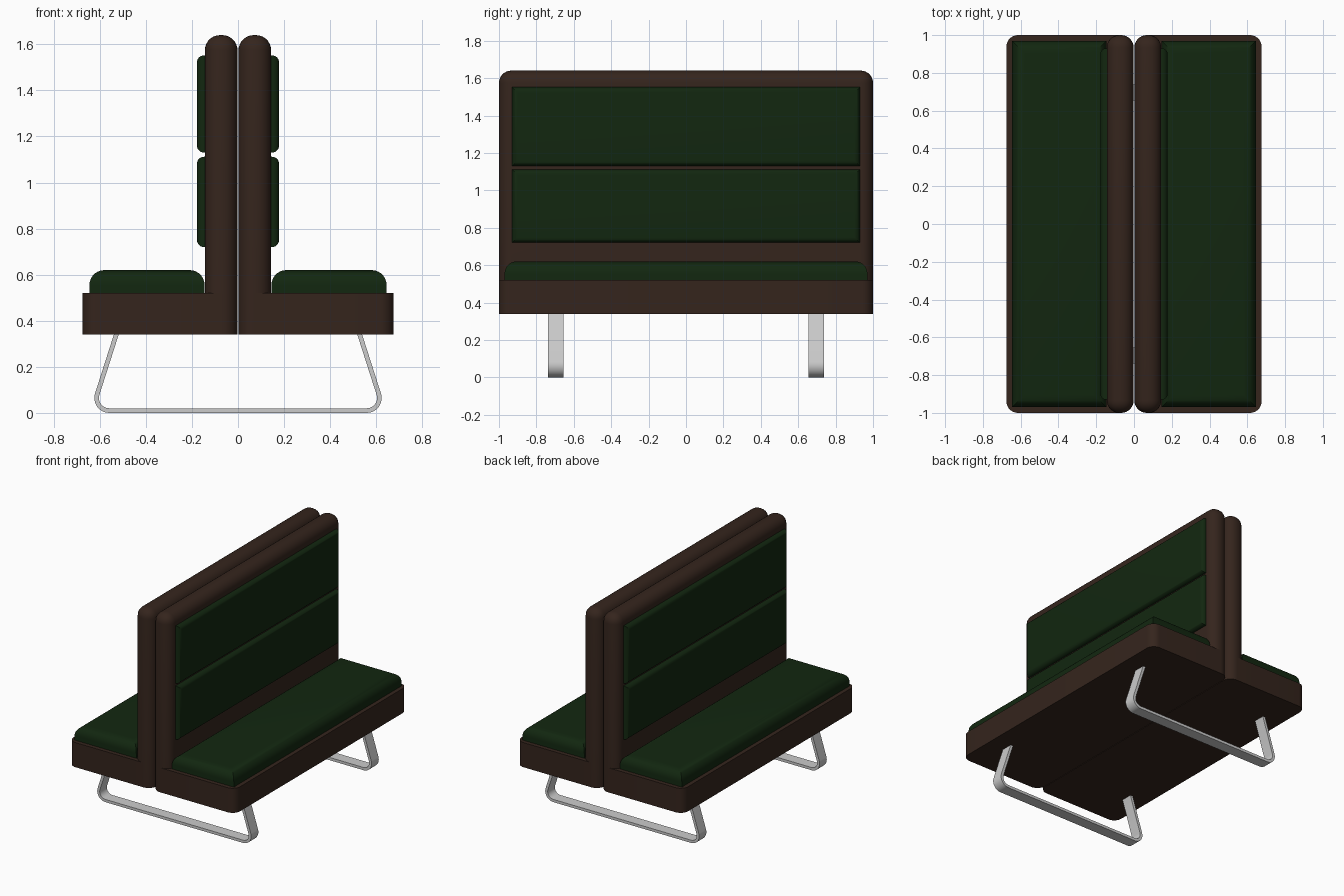
import bpy, bmesh, math
from mathutils import Vector

if "Cube" in bpy.data.objects:
    bpy.data.objects.remove(bpy.data.objects["Cube"])


def material(name, rgb):
    m = bpy.data.materials.new(name)
    m.diffuse_color = (*rgb, 1)
    m.use_nodes = True
    m.node_tree.nodes["Principled BSDF"].inputs["Base Color"].default_value = m.diffuse_color
    return m


brown = material("brown_leather", (0.035, 0.018, 0.012))
green = material("green_fabric", (0.006, 0.020, 0.005))


def finish(name, bm, mat, mirror_axis):
    bmesh.ops.recalc_face_normals(bm, faces=bm.faces)
    me = bpy.data.meshes.new(name)
    bm.to_mesh(me)
    bm.free()
    me.shade_smooth()
    me.set_sharp_from_angle(angle=math.radians(35))
    if mat:
        me.materials.append(mat)
    ob = bpy.data.objects.new(name, me)
    bpy.context.collection.objects.link(ob)
    mod = ob.modifiers.new("Mirror", 'MIRROR')
    mod.use_axis = [axis == mirror_axis for axis in "xyz"]
    mod.use_mirror_merge = False
    return ob


def padded_box(name, lo, hi, mat, radius, rounded):
    """Box whose edges with midpoint direction accepted by `rounded` are bevelled."""
    bm = bmesh.new()
    bmesh.ops.create_cube(bm, size=2)
    edges = [e for e in bm.edges if rounded((e.verts[0].co + e.verts[1].co) / 2)]
    lo, hi = Vector(lo), Vector(hi)
    for v in bm.verts:
        v.co = Vector((lo[i] + hi[i]) / 2 + v.co[i] * (hi[i] - lo[i]) / 2 for i in range(3))
    bmesh.ops.bevel(bm, geom=edges, offset=radius, segments=7, profile=0.5,
                    affect='EDGES', clamp_overlap=True)
    return finish(name, bm, mat, "x")


# Upholstered frame: seat base and tall back, mirrored to the other side
padded_box("seat_base", (0.07, -1, 0.34), (0.675, 1, 0.52), brown, 0.06,
           lambda m: abs(m.z) < 0.5 and m.x > 0.5)
padded_box("back_frame", (0.002, -1, 0.34), (0.144, 1, 1.64), brown, 0.066,
           lambda m: m.z > -0.5)

# Cushions
padded_box("seat_cushion", (0.145, -0.97, 0.50), (0.645, 0.97, 0.62), green, 0.065,
           lambda m: m.z > 0.5)
for part, z0, z1 in (("lower", 0.72, 1.112), ("upper", 1.13, 1.552)):
    padded_box(part + "_back_cushion", (0.12, -0.93, z0), (0.178, 0.93, z1), green, 0.03,
               lambda m: m.x > 0.5)


# Flat-bar sled legs: centre line of half the frame, then offset to both sides
thick, radius = 0.02, 0.055
top, corner = Vector((0.522, 0.36)), Vector((0.634, thick / 2))
lean = math.atan2(top.y - corner.y, corner.x - top.x)
tangent = radius / math.tan(lean / 2)
centre = Vector((corner.x - tangent, corner.y + radius))
start, end = -math.pi / 2, math.pi / 2 - lean
half = [(centre + radius * Vector((math.cos(a), math.sin(a))),
         Vector((math.cos(a), math.sin(a))))
        for a in (start + (end - start) * i / 10 for i in range(11))]
half.append((top, half[-1][1]))
path = [(Vector((-p.x, p.y)), Vector((-n.x, n.y))) for p, n in reversed(half)] + half

bm = bmesh.new()
rings = []
for p, n in path:
    a, b = p + n * thick / 2, p - n * thick / 2
    rings.append([bm.verts.new((q.x, y, q.y)) for q, y in
                  ((a, 0.655), (a, 0.738), (b, 0.738), (b, 0.655))])
for r, s in zip(rings, rings[1:]):
    for i in range(4):
        j = (i + 1) % 4
        bm.faces.new((r[i], r[j], s[j], s[i]))
bm.faces.new(rings[0])
bm.faces.new(rings[-1])
finish("sled_legs", bm, None, "y")
